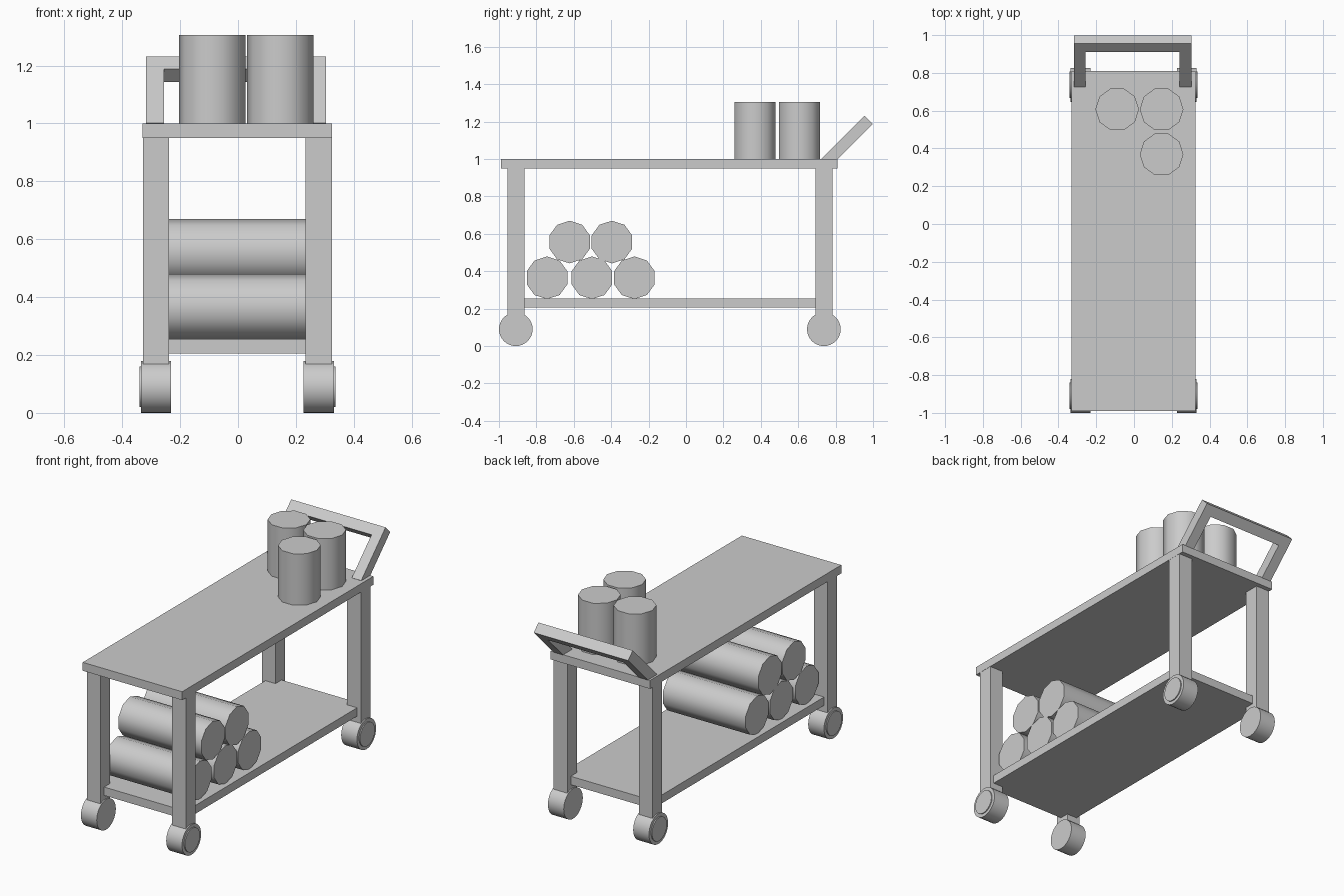
import bpy, bmesh, math
from mathutils import Matrix

if "Cube" in bpy.data.objects:
    bpy.data.objects.remove(bpy.data.objects["Cube"], do_unlink=True)

# Single plain grey for the whole cart
GREY = (0.6, 0.6, 0.6, 1.0)
grey = bpy.data.materials.new("plain_grey")
grey.use_nodes = True
grey.diffuse_color = GREY
grey.node_tree.nodes["Principled BSDF"].inputs["Base Color"].default_value = GREY


def finish(name, bm, smooth=False):
    bmesh.ops.recalc_face_normals(bm, faces=bm.faces)
    mesh = bpy.data.meshes.new(name)
    bm.to_mesh(mesh)
    bm.free()
    mesh.materials.append(grey)
    obj = bpy.data.objects.new(name, mesh)
    bpy.context.collection.objects.link(obj)
    if smooth:
        bpy.ops.object.select_all(action='DESELECT')
        obj.select_set(True)
        bpy.context.view_layer.objects.active = obj
        bpy.ops.object.shade_smooth_by_angle(angle=math.radians(45))
    return obj


def box(name, x, y, z):
    """Box from (min, max) pairs."""
    bm = bmesh.new()
    size = [b - a for a, b in (x, y, z)]
    mid = [(a + b) / 2 for a, b in (x, y, z)]
    bmesh.ops.create_cube(bm, size=1, matrix=Matrix.Translation(mid) @ Matrix.Diagonal((*size, 1)))
    return finish(name, bm)


def add_cylinder(bm, centre, radius, length, sides, rotation=Matrix()):
    bmesh.ops.create_cone(bm, cap_ends=True, segments=sides, radius1=radius, radius2=radius,
                          depth=length, matrix=Matrix.Translation(centre) @ rotation)


ALONG_X = Matrix.Rotation(math.pi / 2, 4, 'Y')
# First vertex of a cone sits on its own y axis, so turn it a quarter
QUARTER = Matrix.Rotation(math.pi / 2, 4, 'Z')

# Table top and lower shelf
box("table_top", (-0.33, 0.325), (-0.99, 0.81), (0.95, 1.0))
box("lower_shelf", (-0.305, 0.3), (-0.92, 0.75), (0.205, 0.255))

# Legs and wheels with raised hubs on the outer side
for end, leg_y, wheel_y in (("front", -0.909, -0.91), ("back", 0.738, 0.737)):
    for side, s in (("left", 1), ("right", -1)):
        cx = s * 0.281 - 0.002
        box(f"{end}_{side}_leg", (cx - 0.045, cx + 0.045),
            (leg_y - 0.045, leg_y + 0.045), (0.12, 0.95))
        bm = bmesh.new()
        add_cylinder(bm, (cx, wheel_y, 0.09), 0.09, 0.104, 32, ALONG_X)
        add_cylinder(bm, (cx + s * 0.03, wheel_y, 0.09), 0.07, 0.056, 32, ALONG_X)
        finish(f"{end}_{side}_wheel", bm, smooth=True)

# Stack of rolls lying across the shelf
lower = [(-0.743, 0.365), (-0.503, 0.365), (-0.276, 0.365)]
upper = [(-0.622, 0.556), (-0.396, 0.556)]
for i, (y, z) in enumerate(lower + upper):
    bm = bmesh.new()
    add_cylinder(bm, (-0.003, y, z), 0.114, 0.546, 10, ALONG_X @ QUARTER)
    finish(f"roll_{i + 1}", bm, smooth=True)

# Cans standing on the table top
for i, (x, y) in enumerate([(-0.089, 0.607), (0.146, 0.607), (0.146, 0.369)]):
    bm = bmesh.new()
    add_cylinder(bm, (x, y, 1.153), 0.1155, 0.306, 10, QUARTER)
    finish(f"can_{i + 1}", bm, smooth=True)

# Push handle: U-shaped bar, tilted back
half, bar, reach = 0.311, 0.062, 0.325
inner = half - bar
outline = [(-half, -reach), (-half, 0), (half, 0), (half, -reach),
           (inner, -reach), (inner, -bar), (-inner, -bar), (-inner, -reach)]
bm = bmesh.new()
face = bm.faces.new([bm.verts.new((x, u, -bar / 2)) for x, u in outline])
new = bmesh.ops.extrude_face_region(bm, geom=[face])["geom"]
bmesh.ops.translate(bm, vec=(0, 0, bar),
                    verts=[v for v in new if isinstance(v, bmesh.types.BMVert)])
bm.transform(Matrix.Translation((-0.007, 0.977, 1.209)) @ Matrix.Rotation(math.pi / 4, 4, 'X'))
finish("push_handle", bm)
